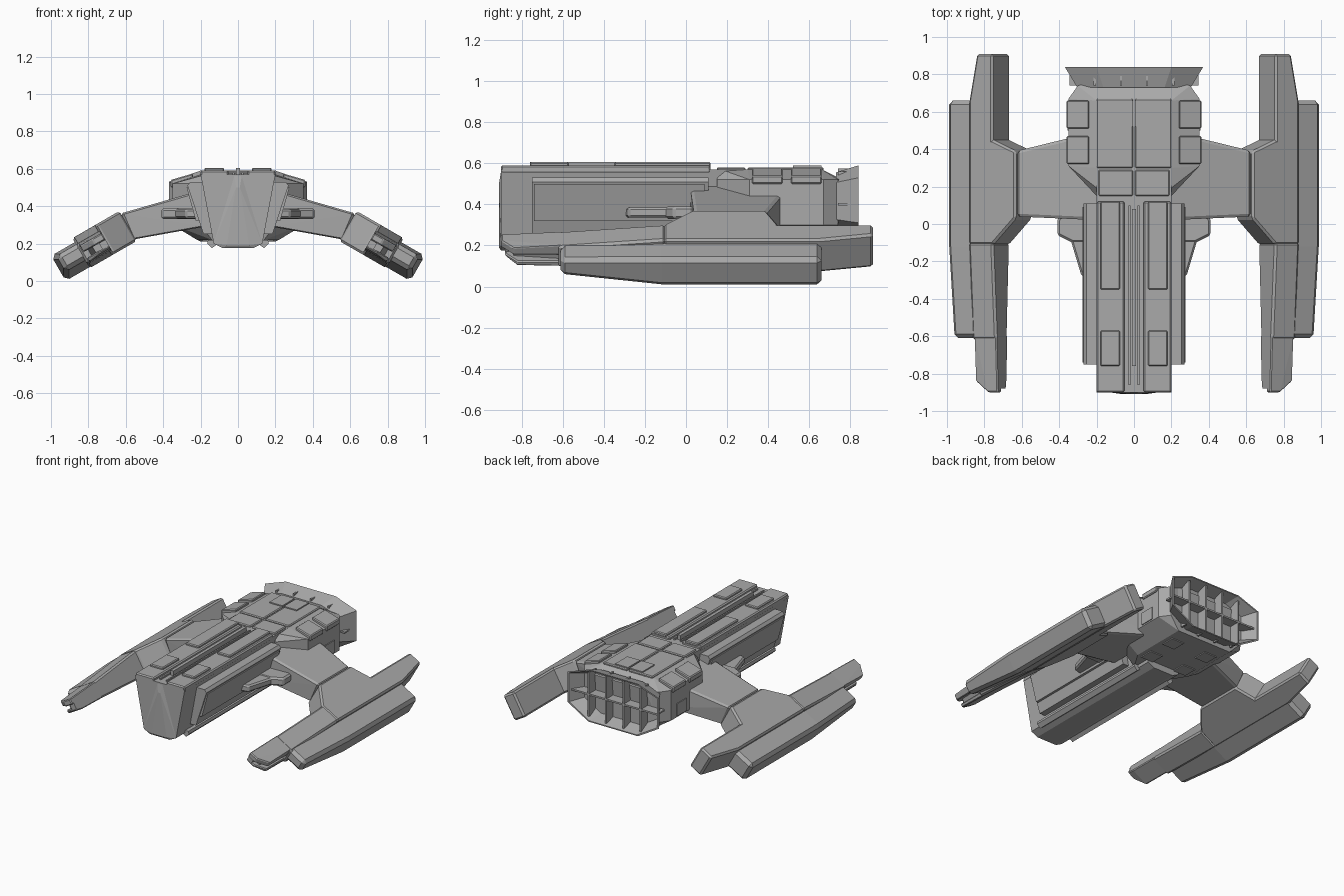
import bpy, bmesh, math
from itertools import product
from mathutils import Matrix, Vector

if "Cube" in bpy.data.objects:
    bpy.data.objects.remove(bpy.data.objects["Cube"])

grey = bpy.data.materials.new("hull_grey")
grey.use_nodes = True
tone = (.4, .4, .4, 1)
grey.diffuse_color = tone
grey.node_tree.nodes["Principled BSDF"].inputs["Base Color"].default_value = tone


def finish(name, bm, mirror=True, bevel=None):
    bmesh.ops.recalc_face_normals(bm, faces=bm.faces)
    mesh = bpy.data.meshes.new(name)
    bm.to_mesh(mesh)
    bm.free()
    mesh.materials.append(grey)
    part = bpy.data.objects.new(name, mesh)
    bpy.context.collection.objects.link(part)
    if bevel:
        edge = part.modifiers.new("edge", "BEVEL")
        edge.width, edge.segments = bevel, 1
        edge.limit_method, edge.angle_limit = "ANGLE", math.radians(35)
    if mirror:
        part.modifiers.new("mirror", "MIRROR").use_mirror_merge = False
    return part


def solid(name, points, mirror=True, bevel=None):
    """Convex solid around the given corner points."""
    bm = bmesh.new()
    for point in points:
        bm.verts.new(point)
    bmesh.ops.convex_hull(bm, input=bm.verts)
    loose = [vert for vert in bm.verts if not vert.link_faces]
    bmesh.ops.delete(bm, geom=loose, context="VERTS")
    bmesh.ops.dissolve_limit(bm, angle_limit=.01, verts=bm.verts, edges=bm.edges)
    return finish(name, bm, mirror, bevel)


def box(name, xs, ys, zs, mirror=True, bevel=None):
    return solid(name, product(xs, ys, zs), mirror, bevel)


def plate(name, outline, zs, bevel=None):
    """Plan outline raised between two heights."""
    return solid(name, [(x, y, z) for x, y in outline for z in zs], bevel=bevel)


def beam(name, section, ys, bevel=None):
    """Cross-section (x, z) run along the length of the ship."""
    return solid(name, [(x, y, z) for x, z in section for y in ys], bevel=bevel)


def symmetric(points):
    return [(side * x, *rest) for x, *rest in points for side in (1, -1)]


# Nacelles are laid out flat (across, along, up) and tilted down at thirty degrees
tilt = Matrix.Translation((.8, 0, .18)) @ Matrix.Rotation(math.radians(30), 4, "Y")
inner, outer, floor, roof = -.1, .05, -.1, .085
full = (floor, roof)


def pod(name, *stations, bevel=.012):
    points = []
    for along, across, heights in stations:
        points += [tilt @ Vector((a, along, h)) for a, h in product(across, heights)]
    return solid(name, points, bevel=bevel)


root = (inner - .14, outer)
body = (inner, outer)
pod("nacelle_tail", (.91, (inner, 0), full), (.65, body, full), (.4, body, full))
pod("nacelle_middle", (.45, body, full), (.39, root, full), (.03, root, full), (-.11, body, full))
pod("nacelle_front", (-.1, body, full), (-.62, body, (-.075, .045)))

# Forked nacelle tip
tip = (inner, .035)
pod("prong_upper", (-.6, tip, (-.01, .045)), (-.84, tip, (-.01, .03)),
    (-.9, (inner, -.04), (-.01, .03)), bevel=.006)
pod("prong_lower", (-.6, tip, (-.075, -.045)), (-.82, tip, (-.07, -.045)),
    (-.88, (inner, -.04), (-.06, -.045)), bevel=.006)
pod("prong_core", (-.6, (-.08, .01), (-.06, 0)), (-.84, (-.08, -.02), (-.05, 0)), bevel=None)
pod("prong_inner_rail", (-.6, (inner, -.06), (-.07, 0)), (-.88, (inner, -.06), (-.05, 0)), bevel=None)

# Outer slab of each nacelle, thinner towards the front
wide = (.02, .195)
pod("nacelle_outer_slab", (.66, wide, (-.095, .06)), (-.12, wide, (-.095, .06)),
    (-.61, (.02, .17), (-.05, .045)), bevel=.022)

# Wings and small side fins
solid("wing", [*product([.18], [.02, .5], [.29, .49]),
               *product([.63], [.04, .39], [.36]),
               *product([.57], [.04, .39], [.22])], bevel=.015)
plate("side_fin", [(.2, .12), (.36, .12), (.41, .02), (.41, -.06), (.33, -.1), (.2, -.1)],
      (.33, .39), bevel=.012)
plate("side_fin_nose", [(.2, -.08), (.34, -.08), (.28, -.28), (.2, -.3)], (.335, .385), bevel=.01)

# Long forward hull with a faceted prow
nose = -.9
beam("forward_hull", [(0, .57), (.2, .57), (.13, .2), (.08, .175), (0, .175)], (nose, .3))
solid("prow_wedge", symmetric([(.02, nose, .56), (.13, nose, .2), (.08, nose, .175),
                               (.01, nose - .01, .5), (.06, nose - .01, .19)]), mirror=False)
beam("side_armour", [(.1, .53), (.255, .53), (.27, .51), (.185, .25), (.1, .25)], (-.75, .11))
beam("side_armour_panel", [(.2, .5), (.275, .5), (.225, .32), (.15, .32)], (-.74, .09))
beam("keel_rail", [(.08, .22), (.16, .22), (.165, .2), (.14, .175)], (-.8, .2))

# Roof of the forward hull
box("roof_deck", (.05, .2), (nose, .12), (.55, .59), bevel=.008)
for place, ys in {"front": (-.76, -.57), "rear": (-.35, .12)}.items():
    box("roof_panel_" + place, (.075, .18), ys, (.58, .605), bevel=.006)
box("roof_spine", (-.012, .012), (-.76, .08), (.55, .605), mirror=False)
box("spine_rail", (.02, .03), (-.86, .1), (.55, .58))

# Wide rear hull: straight sides, with narrower roof and belly
sides = product([.35], [.31, .67], [.3, .52])
ends = [*product([.2], [.15], [.3, .52]), *product([.3], [.74], [.3, .52])]
top = [(.17, .17, .57), (.2, .3, .57), (.2, .66, .57), (.2, .76, .52)]
belly = [(.14, .17, .22), (.22, .3, .22), (.22, .72, .22)]
solid("rear_hull", symmetric([*sides, *ends, *top, *belly]), mirror=False)

# Panels and windows of the rear hull
seam = .006
box("rear_roof", (seam, .2), (.3, .67), (.56, .58), bevel=seam)
box("rear_roof_front", (seam, .19), (.15, .29), (.55, .58), bevel=seam)
box("roof_hatch", (seam, .11), (.52, .66), (.57, .588))
for place, ys in {"front": (.32, .47), "rear": (.51, .66)}.items():
    beam("shoulder_panel_" + place, [(.24, .575), (.36, .54), (.36, .5), (.24, .5)], ys, bevel=seam)
box("side_window", (.34, .356), (.5, .61), (.31, .4))
for place, ys in {"front": (.3, .4), "rear": (.52, .62)}.items():
    box("belly_window_" + place, (.09, .19), ys, (.213, .23))

# Flared engine nozzle: an eight-sided ring, scaled from the neck to the lip and back inside
middle = .4
right = [(.2, .59), (.37, .53), (.37, .31), (.2, .21)]
ring = right + [(-x, z) for x, z in reversed(right)]
bm = bmesh.new()
loops = []
for along, scale in ((.73, .82), (.84, 1), (.84, .96), (.75, .8)):
    loops.append([bm.verts.new((x * scale, along, middle + (z - middle) * scale)) for x, z in ring])
for here, there in zip(loops, loops[1:]):
    for i in range(len(ring)):
        bm.faces.new((here[i - 1], here[i], there[i], there[i - 1]))
bm.faces.new(loops[0])
bm.faces.new(loops[-1])
finish("engine_nozzle", bm, mirror=False)

# Nozzle grille
depth, thin = (.74, .825), .006
for place, x, half in (("inner", .07, .175), ("outer", .21, .16)):
    box("grille_upright_" + place, (x - thin, x + thin), depth, (middle - half, middle + half))
box("grille_crossbar", (-.345, .345), depth, (middle - thin, middle + thin), mirror=False)
